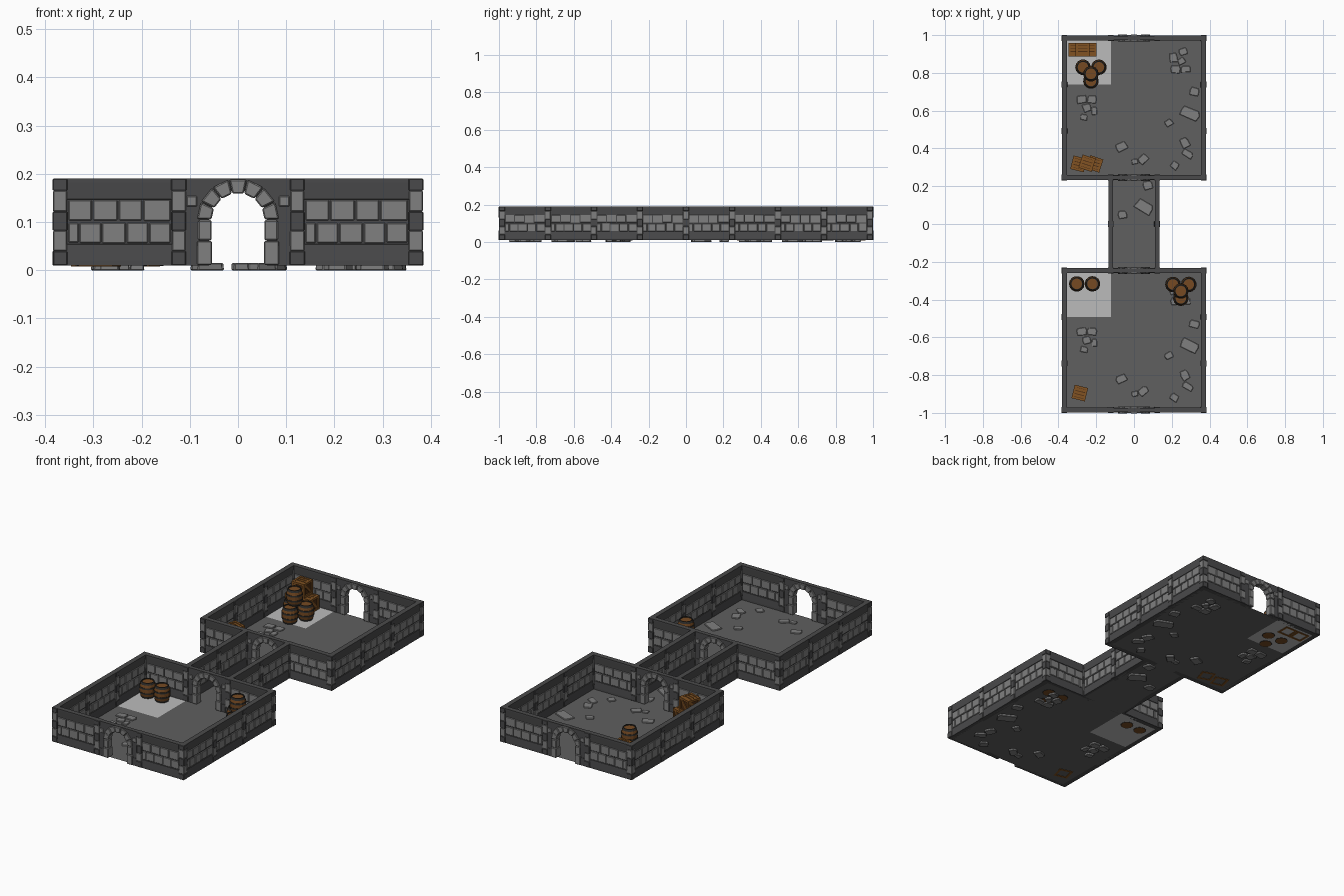
import bpy, bmesh, math, random
from mathutils import Matrix, Vector

if "Cube" in bpy.data.objects:
    bpy.data.objects.remove(bpy.data.objects["Cube"])

random.seed(4)
T = 0.246            # tile size of the modular grid
FLOOR = 0.01
TOP = 0.19


def material(name, rgb):
    m = bpy.data.materials.new(name)
    m.diffuse_color = (*rgb, 1)
    m.use_nodes = True
    m.node_tree.nodes["Principled BSDF"].inputs["Base Color"].default_value = m.diffuse_color
    return m


DARK = material("dark wall stone", (0.068, 0.068, 0.07))
LIGHT = material("light brick", (0.215, 0.215, 0.215))
GROUND = material("floor grey", (0.115, 0.115, 0.115))
PALE = material("pale floor tile", (0.5, 0.5, 0.5))
WOOD = material("barrel wood", (0.18, 0.068, 0.016))
CRATE = material("crate wood", (0.22, 0.085, 0.016))
DEEP = material("deep brown", (0.07, 0.026, 0.007))
IRON = material("dark iron", (0.03, 0.028, 0.025))


def finish(bm, name, mats, bevel=0, normals=True):
    if normals:
        bmesh.ops.recalc_face_normals(bm, faces=bm.faces)
    me = bpy.data.meshes.new(name)
    bm.to_mesh(me)
    bm.free()
    for m in mats:
        me.materials.append(m)
    ob = bpy.data.objects.new(name, me)
    bpy.context.collection.objects.link(ob)
    if bevel:
        b = ob.modifiers.new("edge", 'BEVEL')
        b.width, b.segments = bevel, 1
    return ob


def loft(bm, a, b, M=Matrix(), mat=0):
    """Closed solid between two matching loops."""
    va = [bm.verts.new(M @ Vector(p)) for p in a]
    vb = [bm.verts.new(M @ Vector(p)) for p in b]
    n = len(va)
    faces = [bm.faces.new(va), bm.faces.new(vb[::-1])]
    faces += [bm.faces.new((va[i], vb[i], vb[(i + 1) % n], va[(i + 1) % n])) for i in range(n)]
    for f in faces:
        f.material_index = mat


def box(bm, c, s, M=Matrix(), mat=0):
    x, y = s[0] / 2, s[1] / 2
    ring = [(c[0] - x, c[1] - y), (c[0] + x, c[1] - y), (c[0] + x, c[1] + y), (c[0] - x, c[1] + y)]
    loft(bm, [(*p, c[2] - s[2] / 2) for p in ring], [(*p, c[2] + s[2] / 2) for p in ring], M, mat)


# Layout: wall panels, doorways and pillar positions on the grid
panels, doors, nodes = [], [], set()
for y0 in (-4, 1):
    for i in range(3):
        for sx in (-1.5, 1.5):
            panels.append((sx, y0 + i + 0.5, 90))
    for y in (y0, y0 + 3):
        panels += [(-1, y, 0), (1, y, 0)]
        doors.append((0, y))
        nodes |= {(x, y) for x in (-1.5, -0.5, 0.5, 1.5)}
    nodes |= {(x, y0 + k) for x in (-1.5, 1.5) for k in (1, 2)}
for sx in (-0.5, 0.5):
    panels += [(sx, -0.5, 90), (sx, 0.5, 90)]
    nodes.add((sx, 0))


def place(x, y, deg=0):
    return Matrix.Translation((x * T, y * T, 0)) @ Matrix.Rotation(math.radians(deg), 4, 'Z')


# Wall panels: thick base and top bands with two recessed brick rows
walls, bricks = bmesh.new(), bmesh.new()
half = [(0.013, FLOOR), (0.013, 0.02), (0.0105, 0.053), (0.008, 0.054),
        (0.008, 0.147), (0.0105, 0.148), (0.013, 0.182), (0.013, TOP)]
profile = half + [(-y, z) for y, z in reversed(half)]
for p in panels:
    M = place(*p)
    loft(walls, [(-T / 2, y, z) for y, z in profile], [(T / 2, y, z) for y, z in profile], M)
    for zc, zh, shares in ((0.0775, 0.043, (0.5, 1, 1.1, 1, 1)), (0.1245, 0.043, (1, 1.05, 1, 1.15))):
        x, span = -0.107, 0.214 / sum(shares)
        for s in shares:
            w = s * span
            d = random.uniform(0.022, 0.025)
            box(bricks, (x + w / 2, 0, zc), (w - 0.003, d, zh + random.uniform(-0.003, 0.001)), M)
            x += w

# Doorways: plain panel with an arched opening, framed in light stones
frame = bmesh.new()
R0, R1, SPRING = 0.055, 0.085, 0.105
opening = [(-0.06, FLOOR)]
opening += [(-0.06 * math.cos(math.pi * i / 12), SPRING + 0.06 * math.sin(math.pi * i / 12)) for i in range(13)]
opening += [(0.06, FLOOR)]
outline = [(-T / 2, FLOOR)] + opening + [(T / 2, FLOOR), (T / 2, TOP), (-T / 2, TOP)]
for d in doors:
    M = place(*d)
    loft(walls, [(x, -0.011, z) for x, z in outline], [(x, 0.011, z) for x, z in outline], M)
    for s in (-1, 1):
        box(frame, (s * 0.0695, 0, 0.036), (0.031, 0.038, 0.05), M)
        box(frame, (s * 0.0685, 0, 0.083), (0.028, 0.034, 0.042), M)
        box(bricks, (s * 0.096, 0, 0.143), (0.022, 0.026, 0.022), M)
        box(walls, (s * 0.098, 0, 0.03), (0.03, 0.026, 0.04), M)
    for i in range(7):
        a0, a1 = (math.pi * (i + k) / 7 for k in (0.03, 0.97))
        wedge = [(r * math.cos(a), SPRING + r * math.sin(a))
                 for r, a in ((R0, a0), (R1, a0), (R1, a1), (R0, a1))]
        dep = 0.017 + 0.002 * (i % 2)
        loft(frame, [(x, -dep, z) for x, z in wedge], [(x, dep, z) for x, z in wedge], M)
finish(walls, "wall_panels", [DARK])
finish(bricks, "wall_bricks", [LIGHT], 0.002)
finish(frame, "arch_stones", [LIGHT], 0.0025)

# Pillars: alternating dark and light blocks
pillars = bmesh.new()
for n in sorted(nodes):
    M = place(*n)
    for z0, z1, w, mat in ((FLOOR, 0.04, 0.032, 0), (0.04, 0.082, 0.030, 1), (0.082, 0.122, 0.031, 0),
                           (0.122, 0.165, 0.030, 1), (0.165, TOP, 0.032, 0)):
        w -= random.uniform(0, 0.002)
        box(pillars, (0, 0, (z0 + z1) / 2), (w, w, z1 - z0), M, mat)
finish(pillars, "pillars", [DARK, LIGHT], 0.002)

# Floor tiles; the back left tile of each room is pale
floor = bmesh.new()
cells = [(i - 1.5, y0 + j, int(i == 0 and j == 2)) for y0 in (-4, 1) for i in range(3) for j in range(3)]
cells += [(-0.5, -1, 0), (-0.5, 0, 0)]
for x, y, mat in cells:
    f = floor.faces.new([floor.verts.new(((x + a) * T, (y + b) * T, FLOOR))
                         for a, b in ((0, 0), (1, 0), (1, 1), (0, 1))])
    f.material_index = mat
finish(floor, "floor_tiles", [GROUND, PALE], normals=False)

# Loose paving stones: x, y, width, depth, turn
stones = bmesh.new()


def stone(x, y, w, d, deg):
    M = Matrix.Translation((x, y, 0)) @ Matrix.Rotation(math.radians(deg), 4, 'Z')
    ring = [(sx * w * random.uniform(0.4, 0.52), sy * d * random.uniform(0.4, 0.52))
            for sx, sy in ((-1, -1), (1, -1), (1.05, 0.3), (0.8, 1), (-0.9, 1), (-1.1, 0.2))]
    loft(stones, [(a, b, 0) for a, b in ring], [(a * 0.95, b * 0.95, 0.015) for a, b in ring], M)


room_stones = [(.21, .88, .045, .05, 10), (.26, .912, .045, .04, 20), (.22, .82, .05, .045, 0),
               (.275, .82, .055, .035, 0), (.25, .862, .04, .035, 30), (.32, .70, .055, .045, -15),
               (.295, .585, .105, .06, -25), (.185, .535, .045, .04, 30), (.27, .43, .045, .06, 25),
               (.285, .37, .06, .035, -30), (.215, .31, .045, .04, -35), (-.065, .41, .06, .045, 25),
               (.05, .345, .055, .045, 40), (.005, .33, .035, .03, 10), (-.275, .66, .055, .045, 5),
               (-.222, .66, .05, .045, -5), (-.25, .615, .045, .045, 20), (-.21, .60, .03, .045, 0),
               (-.265, .565, .04, .035, -10)]
for x, y, w, d, a in room_stones:
    stone(x, y, w, d, a)
    stone(x, y - 5 * T, w, d, a)
for s in ((.075, .205, .05, .05, 15), (.055, .09, .105, .06, -30), (-.06, .048, .045, .045, 10)):
    stone(*s)
finish(stones, "paving_stones", [LIGHT], 0.002)

# Barrel: turned profile, iron on the hoops and rims
SIDES = 14
prof = [(0.029, 0.0, 1), (0.032, 0.0, 1), (0.0355, 0.011, 0), (0.0385, 0.024, 1), (0.0405, 0.024, 1),
        (0.0412, 0.032, 1), (0.0395, 0.032, 0), (0.0395, 0.05, 1), (0.0412, 0.05, 1), (0.0405, 0.058, 1),
        (0.0385, 0.058, 0), (0.0355, 0.071, 1), (0.032, 0.082, 1), (0.028, 0.082, 1), (0.028, 0.077, 0)]
bm = bmesh.new()
rings = [[bm.verts.new((r * math.cos(math.tau * i / SIDES), r * math.sin(math.tau * i / SIDES), z))
          for i in range(SIDES)] for r, z, m in prof]
for a, b, p in zip(rings, rings[1:], prof):
    for i in range(SIDES):
        j = (i + 1) % SIDES
        bm.faces.new((a[i], a[j], b[j], b[i])).material_index = p[2]
bm.faces.new(rings[0][::-1])
bm.faces.new(rings[-1])
barrel = finish(bm, "barrel", [WOOD, IRON])

# Crate: dark core, edge beams, planks on the top and a brace on each side
S, B = 0.073, 0.011
h = (S - B) / 2
bm = bmesh.new()
box(bm, (0, 0, S / 2), (S - 0.012, S - 0.012, S - 0.012), mat=1)
for s in (-1, 1):
    for t in (-1, 1):
        box(bm, (s * h, t * h, S / 2), (B, B, S))
        box(bm, (0, s * h, S / 2 + t * h), (S - 2 * B, B, B))
        box(bm, (s * h, 0, S / 2 + t * h), (B, S - 2 * B, B))
for k in (-1, 0, 1):
    box(bm, (0, k * 0.017, S - 0.005), (S - 2 * B, 0.013, 0.006))
for k in range(4):
    M = Matrix.Rotation(k * math.pi / 2, 4, 'Z') @ Matrix.Translation((0, -h, S / 2)) @ Matrix.Rotation(math.pi / 4, 4, 'Y')
    box(bm, (0, 0, 0), (0.068, 0.006, 0.011), M)
crate = finish(bm, "crate", [CRATE, DEEP])


def scatter(source, spots):
    """Place the first copy, then linked copies."""
    for i, (x, y, z, deg) in enumerate(spots):
        ob = source if i == 0 else source.copy()
        if i:
            bpy.context.collection.objects.link(ob)
        ob.location = (x, y, z)
        ob.rotation_euler.z = math.radians(deg)


pile = [(-.042, .03, .009, 0), (.042, .03, .009, 10), (0, -.043, .009, 5), (0, -.005, .091, 0)]
scatter(barrel, [(-.228 + x, .80 + y, z, a) for x, y, z, a in pile]
        + [(.248 + x, -.35 + y, z, a) for x, y, z, a in pile]
        + [(-.303, -.317, .009, 0), (-.22, -.317, .009, 15)])
scatter(crate, [(-.31, .922, .008, 0), (-.234, .922, .008, 0), (-.272, .922, .081, 0),
                (-.293, .318, .008, -14), (-.208, .318, .008, -18), (-.248, .322, .081, -18),
                (-.287, -.895, .008, -14)])
